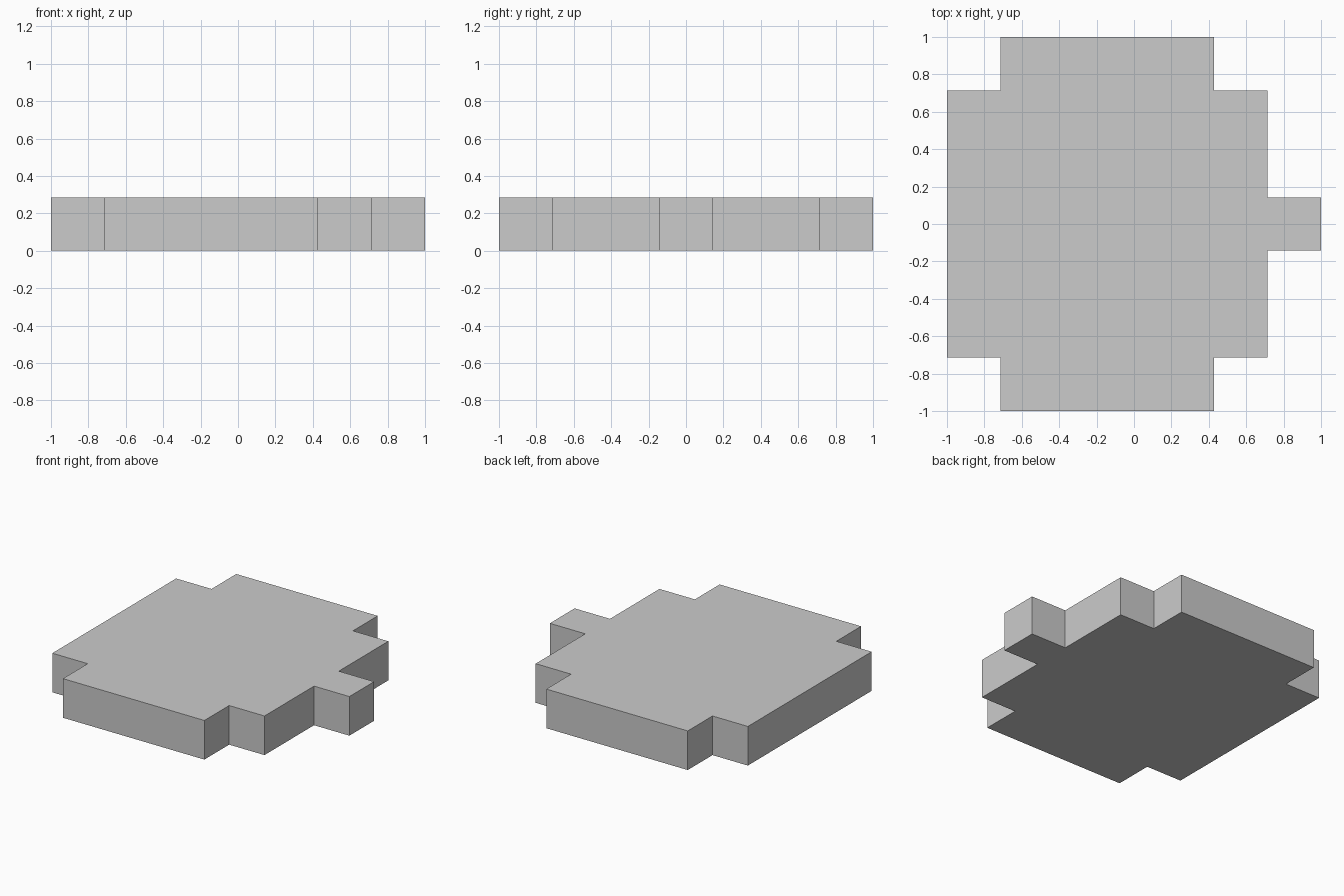
import bpy, bmesh

if "Cube" in bpy.data.objects:
    bpy.data.objects.remove(bpy.data.objects["Cube"])

U = 2 / 7  # one grid step of the stepped outline

# Back half of the outline in half steps, counter-clockwise; the front half mirrors it
half = [(7, 1), (5, 1), (5, 5), (3, 5), (3, 7), (-5, 7), (-5, 5), (-7, 5)]
outline = half + [(x, -y) for x, y in reversed(half)]

# Stepped plate: outline extruded upward by one step
bm = bmesh.new()
base = bm.faces.new([bm.verts.new((x * U / 2, y * U / 2, 0)) for x, y in outline])
result = bmesh.ops.extrude_face_region(bm, geom=[base], use_keep_orig=True)
top = [v for v in result["geom"] if isinstance(v, bmesh.types.BMVert)]
bmesh.ops.translate(bm, verts=top, vec=(0, 0, U))
bmesh.ops.recalc_face_normals(bm, faces=bm.faces)

mesh = bpy.data.meshes.new("stepped_plate")
bm.to_mesh(mesh)
bm.free()
plate = bpy.data.objects.new("stepped_plate", mesh)
bpy.context.collection.objects.link(plate)
